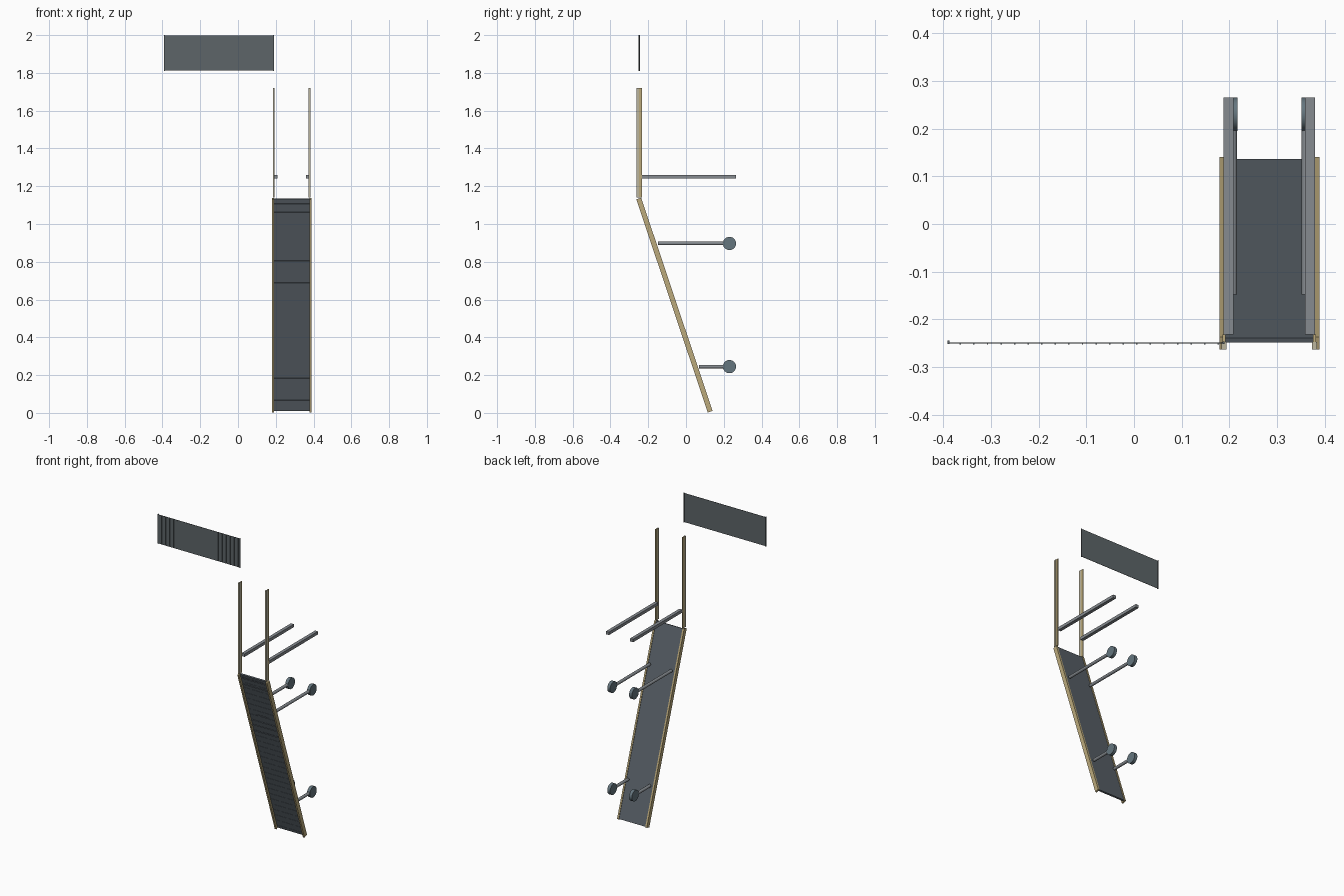
import bpy, math
from mathutils import Matrix, Vector

if "Cube" in bpy.data.objects:
    bpy.data.objects.remove(bpy.data.objects["Cube"])

def material(name, rgb):
    m = bpy.data.materials.new(name)
    m.diffuse_color = (*rgb, 1)
    m.use_nodes = True
    m.node_tree.nodes["Principled BSDF"].inputs["Base Color"].default_value = m.diffuse_color
    return m

GOLD = material("gold", (0.50, 0.40, 0.20))
DARK = material("dark_sheet", (0.10, 0.12, 0.14))
PANEL = material("panel_grey", (0.11, 0.13, 0.14))
STEEL = material("steel", (0.24, 0.26, 0.28))
WHEEL = material("wheel_grey", (0.13, 0.18, 0.21))
TAN = material("pale_strip", (0.50, 0.46, 0.34))

CX = 0.284                      # centre line of the ramp
TILT = math.atan2(0.378, 1.128)
RAMP = Matrix.Translation((0, -0.061, 0.5705)) @ Matrix.Rotation(TILT, 4, 'X')

def box(name, lo, hi, mat, frame=Matrix()):
    bpy.ops.mesh.primitive_cube_add(size=1)
    o = bpy.context.object
    o.name = name
    lo, hi = Vector(lo), Vector(hi)
    o.data.transform(frame @ Matrix.Translation((lo + hi) / 2) @ Matrix.Diagonal((*(hi - lo), 1)))
    o.data.materials.append(mat)
    return o

def cyl(name, centre, r, length, axis, mat, sides=24):
    bpy.ops.mesh.primitive_cylinder_add(vertices=sides, radius=r, depth=length)
    o = bpy.context.object
    o.name = name
    turn = Matrix.Rotation(math.pi / 2, 4, 'Y' if axis == 'x' else 'X')
    o.data.transform(Matrix.Translation(centre) @ turn)
    o.data.materials.append(mat)
    bpy.ops.object.shade_smooth_by_angle()
    return o

def repeat(o, count, step):
    a = o.modifiers.new("repeat", 'ARRAY')
    a.count = count
    a.use_relative_offset = False
    a.use_constant_offset = True
    a.constant_offset_displace = step

# Sloped sheet with cross ribs on its front
box("ramp_sheet", (0.188, 0.0, -0.592), (0.38, 0.010, 0.592), DARK, RAMP)
rib = box("ramp_ribs", (0.19, -0.001, -0.575), (0.378, 0.001, -0.572), DARK, RAMP)
repeat(rib, 29, RAMP.to_3x3() @ Vector((0, 0, 0.041)))
for i, z in enumerate((1.105, 1.06, 0.80, 0.765, 0.72)):
    v = (z - 0.5705) / math.cos(TILT)
    box(f"wide_rib_{i}", (0.19, -0.003, v - 0.003), (0.378, 0.001, v + 0.003), DARK, RAMP)
v = (0.85 - 0.5705) / math.cos(TILT)
box("ramp_slot_bar", (0.24, -0.003, v - 0.003), (0.325, 0.001, v + 0.003), DARK, RAMP)

# Paired rails, posts, arms and wheels on both sides of the ramp
for side, s in (("left", -1), ("right", 1)):
    def pair_box(name, inner, outer, y, z, mat, frame=Matrix()):
        xs = sorted((CX + s * inner, CX + s * outer))
        return box(f"{side}_{name}", (xs[0], y[0], z[0]), (xs[1], y[1], z[1]), mat, frame)

    pair_box("ramp_rail", 0.094, 0.105, (-0.0135, 0.0135), (-0.595, 0.595), GOLD, RAMP)
    pair_box("upper_post", 0.092, 0.098, (-0.248, -0.232), (1.14, 1.72), GOLD)
    pair_box("upper_post_strip", 0.090, 0.100, (-0.263, -0.248), (1.14, 1.72), TAN)
    pair_box("top_arm", 0.075, 0.096, (-0.232, 0.265), (1.241, 1.260), STEEL)
    for level, z, y0 in (("middle", 0.897, -0.148), ("low", 0.245, 0.07)):
        x = CX + s * 0.077
        cyl(f"{side}_{level}_arm", (x, (y0 + 0.23) / 2, z), 0.0095, 0.23 - y0, 'y', STEEL, 16)
        cyl(f"{side}_{level}_wheel", (x, 0.230, z), 0.035, 0.020, 'x', WHEEL)

# Upper flat panel with upright ribs and end strips
box("sign_panel", (-0.389, -0.2505, 1.813), (0.189, -0.2485, 1.998), PANEL)
prib = box("panel_ribs", (-0.366, -0.2525, 1.815), (-0.363, -0.250, 1.996), PANEL)
repeat(prib, 20, (0.0285, 0, 0))
box("panel_end_left", (-0.391, -0.252, 1.811), (-0.387, -0.244, 2.0), PANEL)
box("panel_end_right", (0.186, -0.252, 1.811), (0.190, -0.247, 2.0), PANEL)
